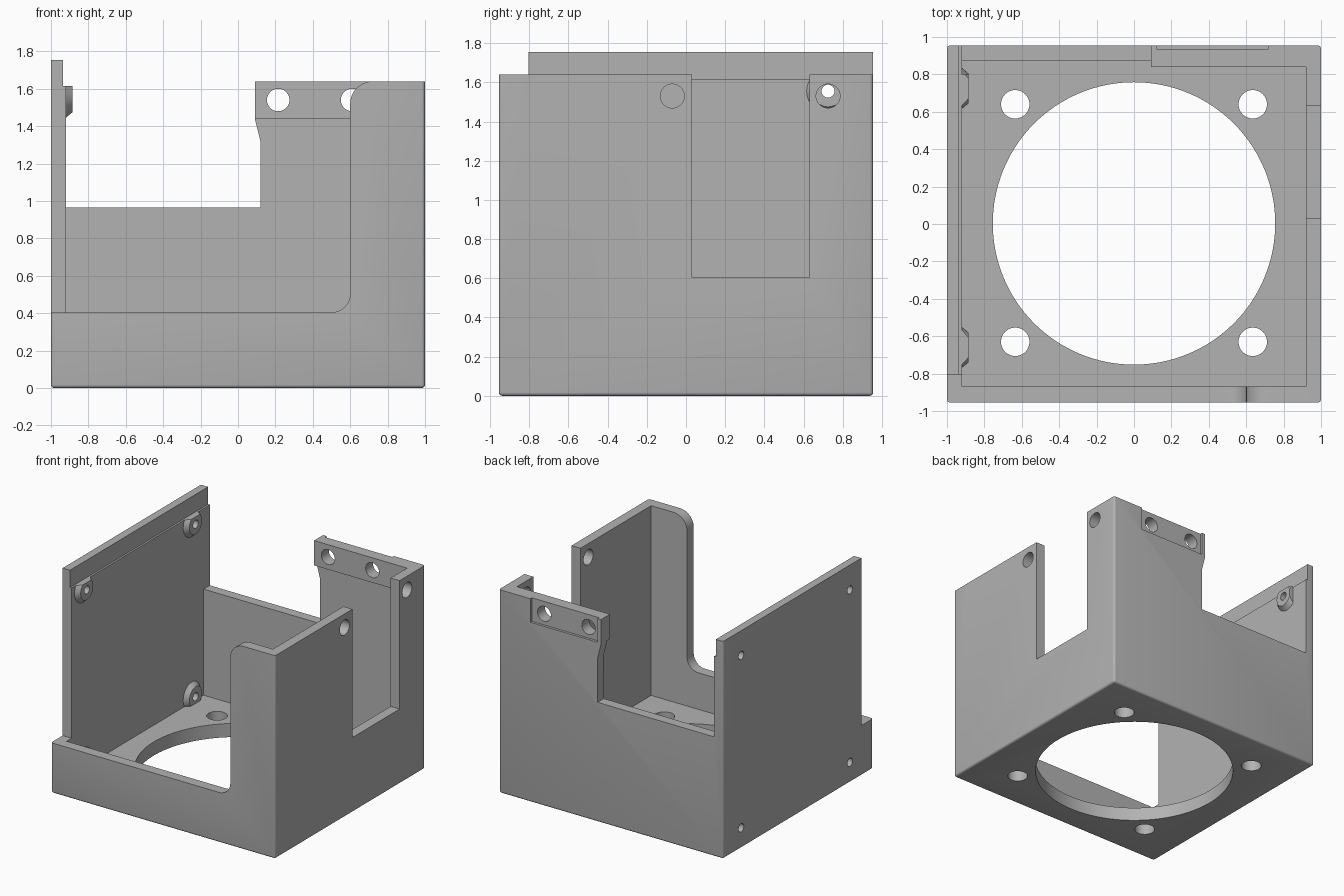
import bpy, bmesh, math
from mathutils import Matrix, Vector

default = bpy.data.objects.get("Cube")
if default:
    bpy.data.objects.remove(default, do_unlink=True)

grey = bpy.data.materials.new("plain grey")
grey.use_nodes = True
colour = (0.45, 0.45, 0.45, 1)
grey.diffuse_color = colour
grey.node_tree.nodes["Principled BSDF"].inputs["Base Color"].default_value = colour


def make_object(name, bm):
    bmesh.ops.recalc_face_normals(bm, faces=bm.faces)
    mesh = bpy.data.meshes.new(name)
    bm.to_mesh(mesh)
    bm.free()
    mesh.materials.append(grey)
    obj = bpy.data.objects.new(name, mesh)
    bpy.context.collection.objects.link(obj)
    return obj


def box_mesh(x, y, z):
    bm = bmesh.new()
    bmesh.ops.create_cube(bm, size=1)
    for v in bm.verts:
        v.co = Vector([(lo + hi) / 2 + c * (hi - lo) for c, (lo, hi) in zip(v.co, (x, y, z))])
    return bm


def box(name, x, y, z):
    return make_object(name, box_mesh(x, y, z))


def prism(name, profile, y0, y1):
    """Extrude an xz profile along y."""
    bm = bmesh.new()
    face = bm.faces.new([bm.verts.new((x, y0, z)) for x, z in profile])
    new = bmesh.ops.extrude_face_region(bm, geom=[face])["geom"]
    bmesh.ops.translate(bm, vec=(0, y1 - y0, 0),
                        verts=[v for v in new if isinstance(v, bmesh.types.BMVert)])
    return make_object(name, bm)


def cylinder(name, axis, centre, r1, depth, r2=None, sides=48):
    bm = bmesh.new()
    turn = {"X": Matrix.Rotation(math.pi / 2, 4, "Y"),
            "Y": Matrix.Rotation(math.pi / 2, 4, "X"), "Z": Matrix()}[axis]
    bmesh.ops.create_cone(bm, cap_ends=True, segments=sides, radius1=r1,
                          radius2=r1 if r2 is None else r2, depth=depth,
                          matrix=Matrix.Translation(centre) @ turn)
    return make_object(name, bm)


def arc(cx, cz, r, start, end, steps=12):
    return [(cx + r * math.cos(math.radians(start + (end - start) * i / steps)),
             cz + r * math.sin(math.radians(start + (end - start) * i / steps)))
            for i in range(steps + 1)]


def combine(target, tool, operation="DIFFERENCE"):
    mod = target.modifiers.new("combine", "BOOLEAN")
    mod.operation, mod.solver, mod.object = operation, "EXACT", tool
    bpy.context.view_layer.update()
    graph = bpy.context.evaluated_depsgraph_get()
    result = bpy.data.meshes.new_from_object(target.evaluated_get(graph))
    target.modifiers.clear()
    target.data = result
    bpy.data.objects.remove(tool, do_unlink=True)


# Outer block with softly rounded lower and upright edges
bm = box_mesh((-1, 1), (-0.955, 0.955), (0, 1.755))
edges = [e for e in bm.edges if min(v.co.z for v in e.verts) < 0.1]
bmesh.ops.bevel(bm, geom=edges, offset=0.018, segments=4, profile=0.5, affect="EDGES")
housing = make_object("housing", bm)

# Hollow interior above the floor
combine(housing, box("cavity", (-0.92, 0.92), (-0.87, 0.875), (0.11, 3)))

# Thick mounting bar at the back
combine(housing, box("mounting_bar", (0.09, 0.95), (0.84, 0.9), (1.44, 1.7)), "UNION")

# Tapered screw bosses on the right-hand wall
boss_spots = [(y, z) for y in (-0.66, 0.725) for z in (0.165, 1.555)]
for y, z in boss_spots:
    combine(housing, cylinder("boss", "X", (-0.9125, y, z), 0.126, 0.055, 0.08), "UNION")

# Front opening with rounded corners
opening = ([(-2, 0.405)] + arc(0.5, 0.505, 0.1, -90, 0)
           + arc(0.72, 1.52, 0.12, 180, 90) + [(2, 1.64), (2, 3), (-2, 3)])
combine(housing, prism("front_opening", opening, -2, -0.805))

# Wall tops and the thin lip of the tall wall
combine(housing, box("top_cut", (-0.91, 2), (-2, 2), (1.64, 3)))
combine(housing, box("lip_cut", (-0.935, -0.7), (-2, 2), (1.615, 3)))

# Back and side notches
notch = [(-0.92, 0.965), (0.12, 0.965), (0.12, 1.32), (0.09, 1.44), (0.09, 3), (-0.92, 3)]
combine(housing, prism("back_notch", notch, 0.8, 2))
combine(housing, box("side_notch", (0.8, 2), (0.03, 0.63), (0.605, 3)))

# Shallow recess and holes in the mounting bar
combine(housing, box("bar_recess", (0.12, 0.72), (0.935, 2), (1.45, 3)))
for x in (0.215, 0.61):
    combine(housing, cylinder("bar_hole", "Y", (x, 0.9, 1.54), 0.06, 0.4))

# Floor opening and its four screw holes
combine(housing, cylinder("floor_opening", "Z", (0, 0.003, 0), 0.755, 0.6, sides=128))
for x in (-0.635, 0.635):
    for y in (-0.63, 0.64):
        combine(housing, cylinder("floor_hole", "Z", (x, y, 0), 0.076, 0.6))

# Side wall holes and boss bores
for y in (-0.07, 0.725):
    combine(housing, cylinder("side_hole", "X", (0.96, y, 1.53), 0.061, 0.3))
for y, z in boss_spots:
    combine(housing, cylinder("boss_bore", "X", (-0.95, y, z), 0.033, 0.4, sides=32))

# Smooth curved surfaces, sharp edges kept
bpy.ops.object.select_all(action="DESELECT")
housing.select_set(True)
bpy.context.view_layer.objects.active = housing
bpy.ops.object.shade_smooth_by_angle(angle=math.radians(30))
